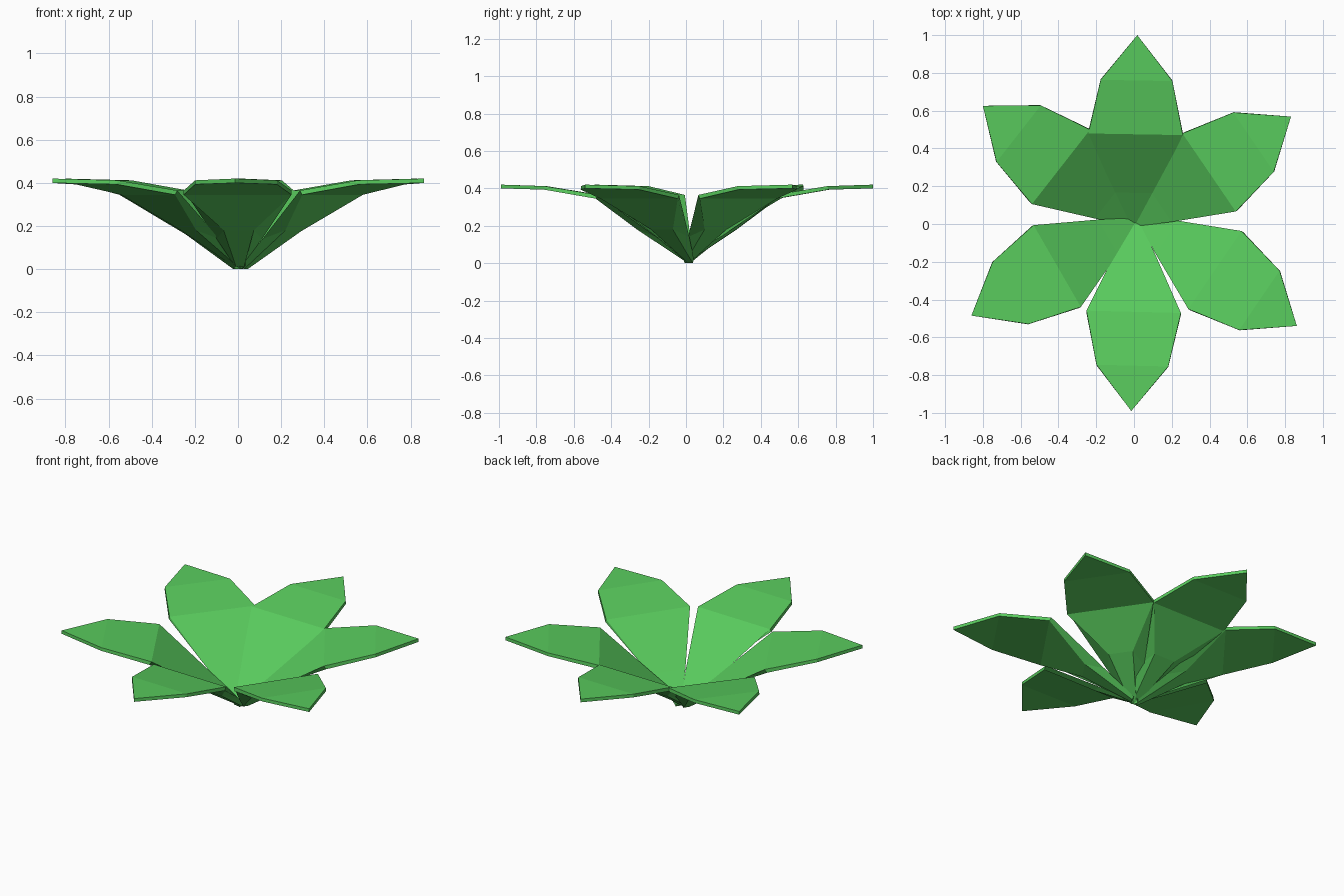
import bpy
import math
from mathutils import Matrix, Vector

cube = bpy.data.objects.get("Cube")
if cube:
    bpy.data.objects.remove(cube, do_unlink=True)

# Single leaf green
green = bpy.data.materials.new("leaf_green")
green.use_nodes = True
colour = (0.1, 0.6, 0.11, 1)
green.diffuse_color = colour
green.node_tree.nodes["Principled BSDF"].inputs["Base Color"].default_value = colour

# Cross rows from base outward: distance, height, half width
UPPER = [(-0.01, 0.02, 0.015), (0.165, 0.14, 0.105), (0.475, 0.365, 0.25), (0.76, 0.412, 0.19)]
LOWER = [(0.0, 0.0, 0.015), (0.27, 0.18, 0.07), (0.487, 0.345, 0.25), (0.763, 0.393, 0.19)]
UPPER_TIP, LOWER_TIP = (1.0, 0, 0.42), (1.0, 0, 0.4)


def layer(rows, tip):
    points = [(r, side * w, z) for r, z, w in rows for side in (1, -1)]
    return points + [tip]


def make_petal(name, angle, origin):
    points = layer(UPPER, UPPER_TIP) + layer(LOWER, LOWER_TIP)
    n = len(points) // 2
    # Three quads and a pointed end on each side of the petal
    top = [(i, i + 1, i + 3, i + 2) for i in range(0, n - 3, 2)] + [(n - 3, n - 2, n - 1)]
    bottom = [tuple(i + n for i in reversed(f)) for f in top]
    # Rim joining both sides
    outline = list(range(0, n, 2)) + list(range(n - 2, 0, -2))
    rim = [(a, b, b + n, a + n) for a, b in zip(outline, outline[1:] + outline[:1])]
    place = Matrix.Translation((*origin, 0)) @ Matrix.Rotation(math.radians(angle), 4, "Z")
    mesh = bpy.data.meshes.new(name)
    mesh.from_pydata([place @ Vector(p) for p in points], [], top + bottom + rim)
    mesh.materials.append(green)
    mesh.update()
    petal = bpy.data.objects.new(name, mesh)
    bpy.context.collection.objects.link(petal)


# Six slightly uneven petals: direction and root offset
petals = {
    "back_petal": (89, (0, 0)),
    "back_left_petal": (34.3, (0.005, 0.005)),
    "front_left_petal": (-34.3, (0.036, 0.024)),
    "front_petal": (268.6, (0.01, 0.01)),
    "front_right_petal": (210, (0.005, 0.015)),
    "back_right_petal": (142, (-0.012, 0.01)),
}
for name, (angle, origin) in petals.items():
    make_petal(name, angle, origin)
